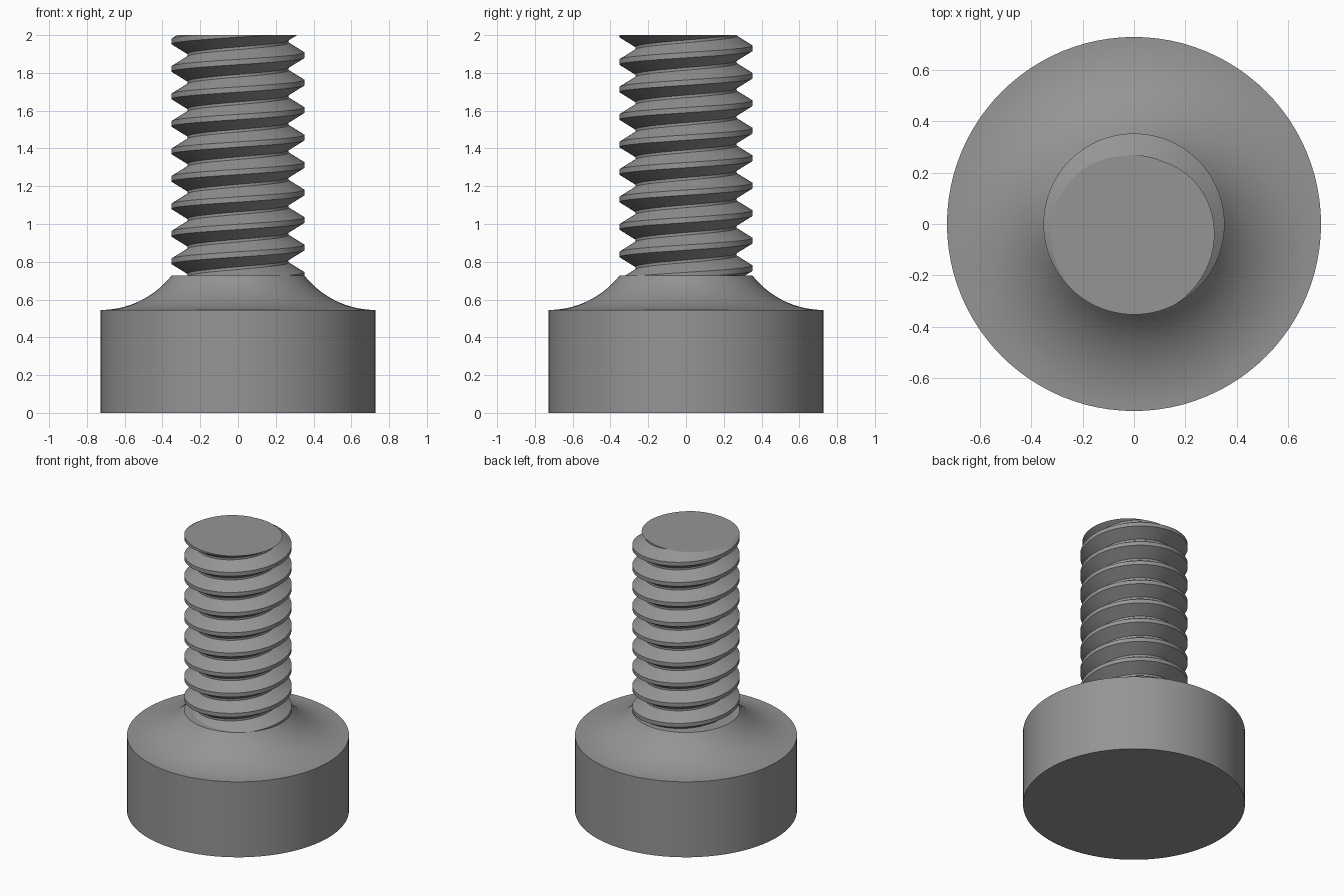
import bpy, bmesh, math

if "Cube" in bpy.data.objects:
    bpy.data.objects.remove(bpy.data.objects["Cube"])

SEGS = 96
HEAD_R, HEAD_H = 0.727, 0.545
COLLAR_Z, TOP_Z = 0.727, 2.0
CREST_R, ROOT_R = 0.352, 0.268
PITCH, CREST_FLAT, ROOT_FLAT = 0.1455, 0.028, 0.014
CREST_Z = 1.894            # crest height on the +x side

grey = bpy.data.materials.new("grey metal")
grey.diffuse_color = (0.3, 0.3, 0.3, 1)
grey.use_nodes = True
grey.node_tree.nodes["Principled BSDF"].inputs["Base Color"].default_value = grey.diffuse_color


def finish(bm, name):
    """Turn a bmesh into a smooth-shaded grey object with sharp edges kept."""
    bmesh.ops.recalc_face_normals(bm, faces=bm.faces)
    mesh = bpy.data.meshes.new(name)
    bm.to_mesh(mesh)
    bm.free()
    mesh.materials.append(grey)
    obj = bpy.data.objects.new(name, mesh)
    bpy.context.collection.objects.link(obj)
    bpy.ops.object.select_all(action='DESELECT')
    obj.select_set(True)
    bpy.context.view_layer.objects.active = obj
    bpy.ops.object.shade_smooth_by_angle(angle=math.radians(30))
    return obj


def polar(r, a, z):
    return (r * math.cos(a), r * math.sin(a), z)


# Head: cylinder with a concave fillet rising to the collar
dx, dz = HEAD_R - CREST_R, COLLAR_Z - HEAD_H
fillet_r = (dx * dx + dz * dz) / (2 * dz)
sweep = math.asin(dx / fillet_r)
profile = [(HEAD_R, 0.0)]
for i in range(17):
    a = sweep * i / 16
    profile.append((HEAD_R - fillet_r * math.sin(a),
                    HEAD_H + fillet_r * (1 - math.cos(a))))
profile.append((ROOT_R, COLLAR_Z))     # flat ring under the thread

bm = bmesh.new()
rings = [[bm.verts.new(polar(r, 2 * math.pi * s / SEGS, z)) for s in range(SEGS)]
         for r, z in profile]
bm.faces.new(rings[0])
for low, high in zip(rings, rings[1:]):
    for s in range(SEGS):
        t = (s + 1) % SEGS
        bm.faces.new((low[s], low[t], high[t], high[s]))
finish(bm, "head")

# Threaded shank: one thread tooth swept along a right-handed helix
flank = (PITCH - CREST_FLAT - ROOT_FLAT) / 2
tooth = [(CREST_R, -CREST_FLAT / 2), (CREST_R, CREST_FLAT / 2),
         (ROOT_R, CREST_FLAT / 2 + flank),
         (ROOT_R, CREST_FLAT / 2 + flank + ROOT_FLAT),
         (CREST_R, PITCH - CREST_FLAT / 2)]
bm = bmesh.new()
previous = None
for s in range(-11 * SEGS, 3 * SEGS + 1):
    a = 2 * math.pi * s / SEGS
    row = [bm.verts.new(polar(r, a, CREST_Z + z + PITCH * s / SEGS)) for r, z in tooth]
    if previous:
        for k in range(4):
            bm.faces.new((previous[k], row[k], row[k + 1], previous[k + 1]))
    previous = row
bmesh.ops.remove_doubles(bm, verts=bm.verts, dist=1e-5)

# Trim the shank flush at both ends and close the tip
for z, direction in ((COLLAR_Z - 0.002, -1), (TOP_Z, 1)):
    bmesh.ops.bisect_plane(bm, geom=bm.verts[:] + bm.edges[:] + bm.faces[:],
                           plane_co=(0, 0, z), plane_no=(0, 0, direction),
                           clear_outer=True)
rim = [e for e in bm.edges if e.is_boundary
       and all(abs(v.co.z - TOP_Z) < 1e-4 for v in e.verts)]
bmesh.ops.holes_fill(bm, edges=rim, sides=0)
finish(bm, "threaded_shank")
